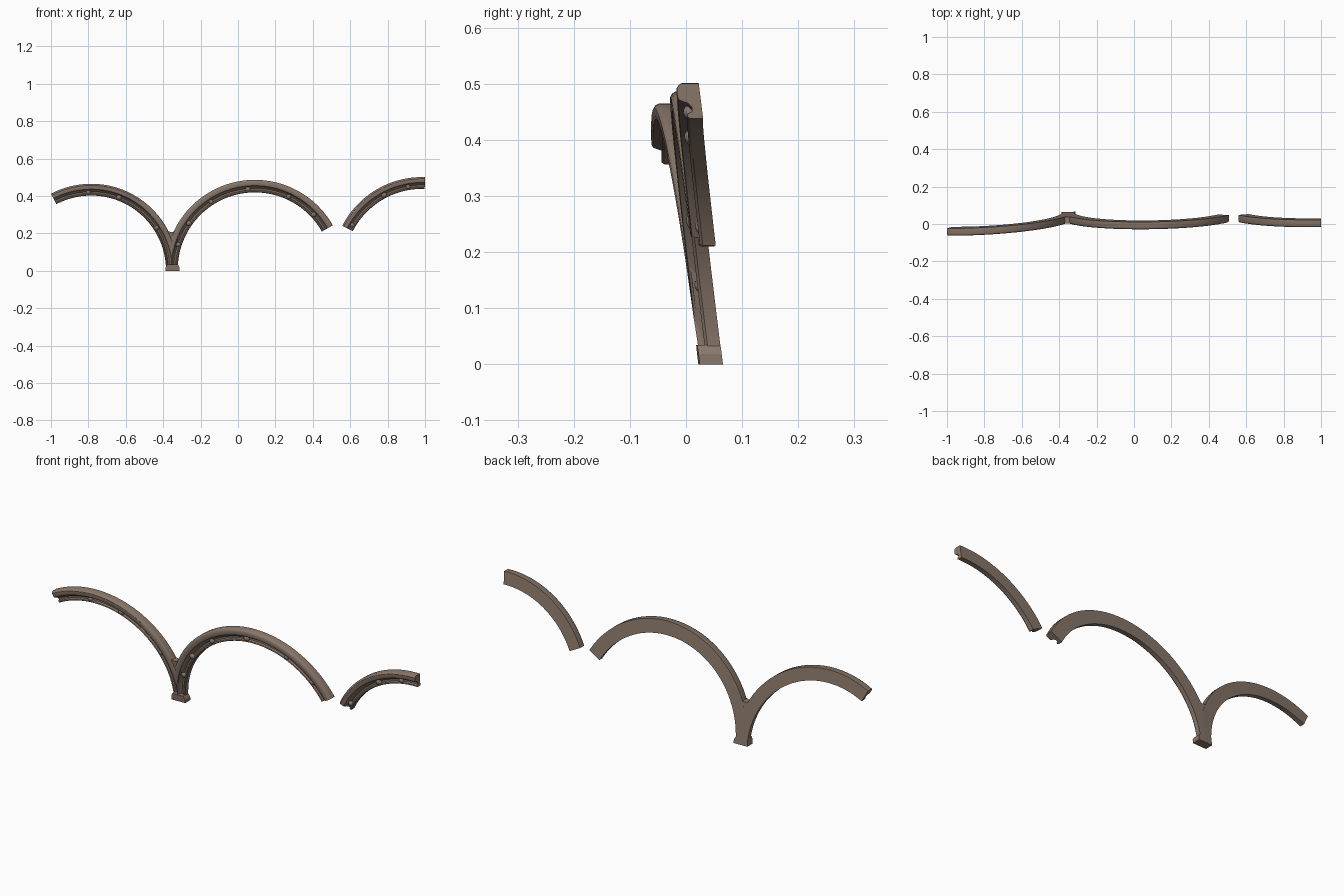
import bpy, bmesh, math
from mathutils import Vector

if "Cube" in bpy.data.objects:
    bpy.data.objects.remove(bpy.data.objects["Cube"])

stone = bpy.data.materials.new("brown stone")
stone.diffuse_color = (0.25, 0.185, 0.145, 1)
stone.use_nodes = True
stone.node_tree.nodes["Principled BSDF"].inputs["Base Color"].default_value = stone.diffuse_color

FOOT_X = -0.352   # line where the two arches meet


def lean(x, z):
    """Depth of the moulding's middle plane: leans back and is slightly bent."""
    return 0.045 - 0.125 * z + (x - FOOT_X) * (0.057 if x < FOOT_X else 0.015)


def finish(bm, name):
    bmesh.ops.recalc_face_normals(bm, faces=bm.faces[:])
    for v in bm.verts:
        v.co.y += lean(v.co.x, v.co.z)
    mesh = bpy.data.meshes.new(name)
    bm.to_mesh(mesh)
    bm.free()
    mesh.materials.append(stone)
    ob = bpy.data.objects.new(name, mesh)
    bpy.context.collection.objects.link(ob)
    bpy.ops.object.select_all(action='DESELECT')
    ob.select_set(True)
    bpy.context.view_layer.objects.active = ob
    bpy.ops.object.shade_smooth_by_angle(angle=math.radians(32))
    return ob


# moulding section: (fraction of width from the inner edge, depth; minus = front)
PROFILE = [(0, 0.02), (0, -0.003), (0.06, -0.008), (0.14, -0.006), (0.2, 0.002),
           (0.32, 0.003), (0.43, -0.003), (0.49, -0.013), (0.54, -0.0195),
           (0.64, -0.021), (0.86, -0.020), (0.95, -0.016), (1, -0.010), (1, 0.02)]


def arch(name, cx, cz, r_in, r_out, a0, a1, clip=0, n=48):
    bm = bmesh.new()
    rings = []
    for i in range(n + 1):
        a = math.radians(a0 + (a1 - a0) * i / n)
        ring = []
        for u, d in PROFILE:
            r = r_in + (r_out - r_in) * u
            ring.append(bm.verts.new((cx + r * math.cos(a), d, cz + r * math.sin(a))))
        rings.append(ring)
    m = len(PROFILE)
    for p, q in zip(rings, rings[1:]):
        for j in range(m):
            bm.faces.new((p[j], p[(j + 1) % m], q[(j + 1) % m], q[j]))
    bm.faces.new(rings[0])
    bm.faces.new(rings[-1])
    if clip:   # mitre against the neighbouring arch
        cut = bmesh.ops.bisect_plane(bm, geom=bm.verts[:] + bm.edges[:] + bm.faces[:],
                                     plane_co=(FOOT_X, 0, 0), plane_no=(clip, 0, 0),
                                     clear_outer=True)
        edges = [e for e in cut['geom_cut'] if isinstance(e, bmesh.types.BMEdge)]
        bmesh.ops.holes_fill(bm, edges=edges)
    finish(bm, name)


def pellets(name, cx, cz, r, angles):
    """Small worn knobs sitting in the hollow of the moulding."""
    bm = bmesh.new()
    for k, a in enumerate(angles):
        t = math.radians(a)
        new = bmesh.ops.create_icosphere(bm, subdivisions=2, radius=0.013 + 0.002 * (k % 2))
        for v in new['verts']:
            v.co.y *= 0.85
            v.co += Vector((cx + r * math.cos(t), -0.002, cz + r * math.sin(t)))
    finish(bm, name)


def prism(name, outline, front, back):
    """Extrude an x,z outline through the depth."""
    bm = bmesh.new()
    f = [bm.verts.new((x, front, z)) for x, z in outline]
    b = [bm.verts.new((x, back, z)) for x, z in outline]
    bm.faces.new(f)
    bm.faces.new(b[::-1])
    n = len(outline)
    for i in range(n):
        bm.faces.new((f[i], b[i], b[(i + 1) % n], f[(i + 1) % n]))
    finish(bm, name)


# three arch segments
arch("left_arch", -0.785, 0.002, 0.400, 0.463, 0, 117.7, clip=1)
arch("middle_arch", 0.09, 0.007, 0.412, 0.479, 29.5, 180.5, clip=-1)
arch("right_arch", 0.985, 0.02, 0.418, 0.481, 88.2, 152.7)

# knobs in the hollows
pellets("left_knobs", -0.785, 0.002, 0.417, [92, 69, 33])
pellets("middle_knobs", 0.09, 0.007, 0.430, [162, 145, 123, 95, 65, 43])
pellets("right_knobs", 0.985, 0.02, 0.435, [149, 118, 100])

# web between the arches and the small block at the foot
prism("valley_web", [(-0.352, 0.08), (-0.325, 0.16), (-0.322, 0.228), (-0.335, 0.213),
                     (-0.353, 0.207), (-0.373, 0.210), (-0.388, 0.222), (-0.38, 0.16)],
      -0.016, 0.0195)
prism("foot_block", [(-0.387, 0), (-0.312, 0), (-0.312, 0.018), (-0.322, 0.034),
                     (-0.380, 0.034), (-0.387, 0.018)], -0.021, 0.0203)
